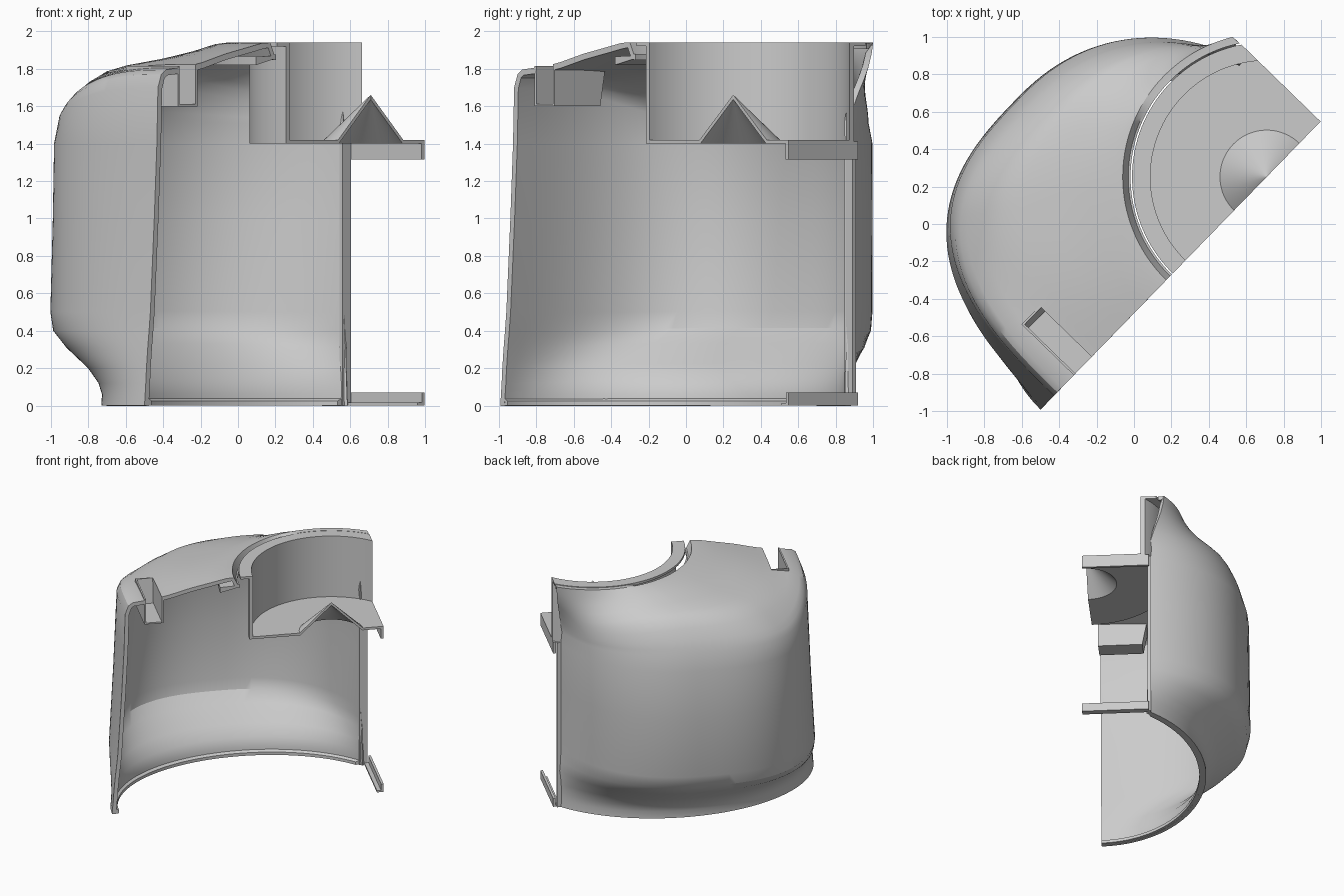
import bpy, bmesh, math
from mathutils import Matrix, Vector

old = bpy.data.objects.get("Cube")
if old:
    bpy.data.objects.remove(old, do_unlink=True)

# Single plain plastic material
GREY = (0.6, 0.6, 0.6, 1)
plastic = bpy.data.materials.new("grey_plastic")
plastic.use_nodes = True
plastic.diffuse_color = GREY
plastic.node_tree.nodes["Principled BSDF"].inputs["Base Color"].default_value = GREY

# Local frame: x runs along the section plane, y points into the body
FRAME = Matrix.Translation((0.239, -0.232, 0)) @ Matrix.Rotation(math.radians(45.8), 4, 'Z')
CUP_X, END_X, JAMB_Y = 0.675, 1.088, 0.53
STEPS = 64


def finish(name, bm, smooth=True):
    bmesh.ops.recalc_face_normals(bm, faces=bm.faces)
    mesh = bpy.data.meshes.new(name)
    bm.to_mesh(mesh)
    bm.free()
    mesh.materials.append(plastic)
    obj = bpy.data.objects.new(name, mesh)
    bpy.context.collection.objects.link(obj)
    obj.matrix_world = FRAME
    if smooth:
        select(obj)
        bpy.ops.object.shade_smooth_by_angle(angle=math.radians(30))
    return obj


def select(obj):
    bpy.ops.object.select_all(action='DESELECT')
    obj.select_set(True)
    bpy.context.view_layer.objects.active = obj


def add_box(bm, lo, hi):
    size = [b - a for a, b in zip(lo, hi)]
    mid = [(a + b) / 2 for a, b in zip(lo, hi)]
    bmesh.ops.create_cube(bm, size=1, matrix=Matrix.Translation(mid) @ Matrix.Diagonal((*size, 1)))


def skin(bm, rings, capped=False):
    """Join rings of points; capped closes the loop of rings and both ends."""
    rows = [[bm.verts.new(p) for p in ring] for ring in rings]
    pairs = list(zip(rows, rows[1:]))
    if capped:
        pairs.append((rows[-1], rows[0]))
        for i in (0, -1):
            bm.faces.new([row[i] for row in rows])
    for a, b in pairs:
        for i in range(len(a) - 1):
            bm.faces.new((a[i], a[i + 1], b[i + 1], b[i]))


def ease(a, b, t):
    t = min(1, max(0, (t - a) / (b - a)))
    return t * t * (3 - 2 * t)


def section(left, right, depth, power_l, power_r, t):
    """Point on a rounded half section, from the cut edge to the door jamb."""
    stop = math.asin((JAMB_Y / depth) ** (power_r / 2))
    phi = math.pi + (stop - math.pi) * t
    c, s = math.cos(phi), max(0, math.sin(phi))
    power = power_r if c > 0 else power_l
    x = (left + right) / 2 + (right - left) / 2 * math.copysign(abs(c) ** (2 / power), c)
    return x, depth * s ** (2 / power)


def mouth(radius, t):
    stop = math.acos((END_X - 0.003 - CUP_X) / radius)
    a = math.pi + (stop - math.pi) * t
    return CUP_X + radius * math.cos(a), radius * max(0, math.sin(a))


# Shell: body sections (height, left, right, depth, cut side power, door side power)
BODY = [(0, -1.06, 1.26, 0.91, 2, 2), (0.06, -1.055, 1.255, 0.91, 2, 2), (0.12, -1.05, 1.24, 0.935, 2.05, 2),
        (0.2, -1.045, 1.2, 1.0, 2.2, 2.05), (0.31, -1.035, 1.15, 1.14, 2.5, 2.15),
        (0.4, -1.025, 1.12, 1.225, 2.7, 2.2), (0.5, -1.015, 1.11, 1.25, 2.75, 2.2),
        (1.0, -0.985, 1.11, 1.245, 2.82, 2.2), (1.4, -0.965, 1.11, 1.24, 2.9, 2.2)]
# Shoulder and roof: blend to the mouth, height at the cut edge, middle and door side
ROOF = [(0, 1.7, 1.54, 1.5), (0.03, 1.77, 1.585, 1.53), (0.07, 1.795, 1.63, 1.56), (0.17, 1.805, 1.72, 1.6),
        (0.28, 1.815, 1.785, 1.64), (0.4, 1.835, 1.818, 1.68), (0.6, 1.88, 1.85, 1.74),
        (0.8, 1.915, 1.895, 1.81), (0.93, 1.938, 1.932, 1.88), (1, 1.94, 1.94, 1.94)]
ts = [i / STEPS for i in range(STEPS + 1)]
rings = [[(*section(*shape, t), z) for t in ts] for z, *shape in BODY]
for s, z_cut, z_mid, z_door in ROOF:
    ring = []
    for t in ts:
        p = Vector(section(-0.957, 1.11, 1.2, 2.9, 2.2, t)).lerp(Vector(mouth(0.77, t)), s)
        z = z_cut + (z_mid - z_cut) * ease(0, 0.35, t) + (z_door - z_mid) * ease(0.55, 0.95, t)
        ring.append((p.x, p.y, z))
    rings.append(ring)
for radius, drop in ((0.74, 0.06), (0.728, 0.06)):
    rings.append([(*mouth(radius, t), 1.938 - drop * (1 - ease(0.45, 0.65, t))) for t in ts])
bm = bmesh.new()
skin(bm, rings)
shell = finish("body_shell", bm)

# Cutter for the slot in the roof
SLOT_L, SLOT_R, SLOT_END, SLOT_Z, WALL = -0.804, -0.655, 0.39, 1.6, 0.012
bm = bmesh.new()
add_box(bm, (SLOT_L + WALL, -0.2, SLOT_Z + 0.05), (SLOT_R - WALL, SLOT_END - 0.01, 2.1))
cutter = finish("slot_cutter", bm, False)
cutter.hide_render = True

# Thicken the shell towards the inside, then open the slot
bpy.context.view_layer.update()
side = max(shell.data.polygons, key=lambda f: f.center.y)
thick = shell.modifiers.new("thickness", 'SOLIDIFY')
thick.thickness = 0.032
thick.offset = -1 if side.normal.y > 0 else 1
cut = shell.modifiers.new("slot", 'BOOLEAN')
cut.operation, cut.solver, cut.object = 'DIFFERENCE', 'EXACT', cutter
select(shell)
for mod in ("thickness", "slot"):
    bpy.ops.object.modifier_apply(modifier=mod)
bpy.data.objects.remove(cutter, do_unlink=True)
bpy.ops.object.shade_smooth_by_angle(angle=math.radians(30))

# Inner lip around the bottom edge
bm = bmesh.new()
outline = [(0.02, 0), (0.055, 0), (0.055, 0.025), (0.02, 0.045)]
skin(bm, [[(*section(-1.06 + k, 1.26 - k, 0.91 - k, 2, 2, t), z) for t in ts] for k, z in outline], True)
finish("bottom_lip", bm)

# Thick band under the roof around the mouth
bm = bmesh.new()
outline = [(0.728, 1.855), (0.88, 1.82), (0.88, 1.865), (0.728, 1.87)]
skin(bm, [[(*mouth(r, t * 0.6), z) for t in ts] for r, z in outline], True)
finish("mouth_band", bm)

# Slot trough: floor, two sides and a sloped end, open at the cut edge
bm = bmesh.new()
add_box(bm, (SLOT_L, 0, SLOT_Z), (SLOT_R, SLOT_END - 0.04, SLOT_Z + WALL))
for x in (SLOT_L, SLOT_R - WALL):
    add_box(bm, (x, 0, SLOT_Z), (x + WALL, SLOT_END, 1.815))
add_box(bm, (SLOT_L, SLOT_END - WALL, SLOT_Z), (SLOT_R, SLOT_END, 1.815))
for v in bm.verts:
    if v.co.y > 0.3 and v.co.z < 1.7:
        v.co.y = min(v.co.y, SLOT_END - 0.04)
finish("slot_trough", bm, False)

# Cup with outer lip, flat floor and hollow centre cone, trimmed at the door side
PROFILE = [(0.001, 1.66), (0.25, 1.42), (0.622, 1.42), (0.622, 1.94), (0.72, 1.94), (0.72, 1.92),
           (0.648, 1.92), (0.648, 1.4), (0.245, 1.4), (0.001, 1.635)]
bm = bmesh.new()
arc = [math.pi * t for t in ts]
skin(bm, [[(CUP_X + r * math.cos(a), r * math.sin(a), z) for a in arc] for r, z in PROFILE], True)
bmesh.ops.bisect_plane(bm, geom=bm.verts[:] + bm.edges[:] + bm.faces[:], dist=1e-5,
                       plane_co=(END_X, 0, 0), plane_no=(1, 0, 0), clear_outer=True)
bmesh.ops.holes_fill(bm, edges=[e for e in bm.edges if e.is_boundary], sides=0)
finish("cup", bm)

# Door frame: jamb post, strip under the cup and sill strip
bm = bmesh.new()
add_box(bm, (0.995, JAMB_Y - 0.01, 0), (1.06, JAMB_Y + 0.015, 1.41))
finish("door_jamb", bm, False)
bm = bmesh.new()
add_box(bm, (1.066, 0, 1.315), (END_X, JAMB_Y, 1.41))
finish("door_header", bm, False)
bm = bmesh.new()
add_box(bm, (1.068, 0, 0), (END_X, JAMB_Y, 0.07))
add_box(bm, (1.035, 0, 0), (1.07, JAMB_Y, 0.015))
finish("door_sill", bm, False)
